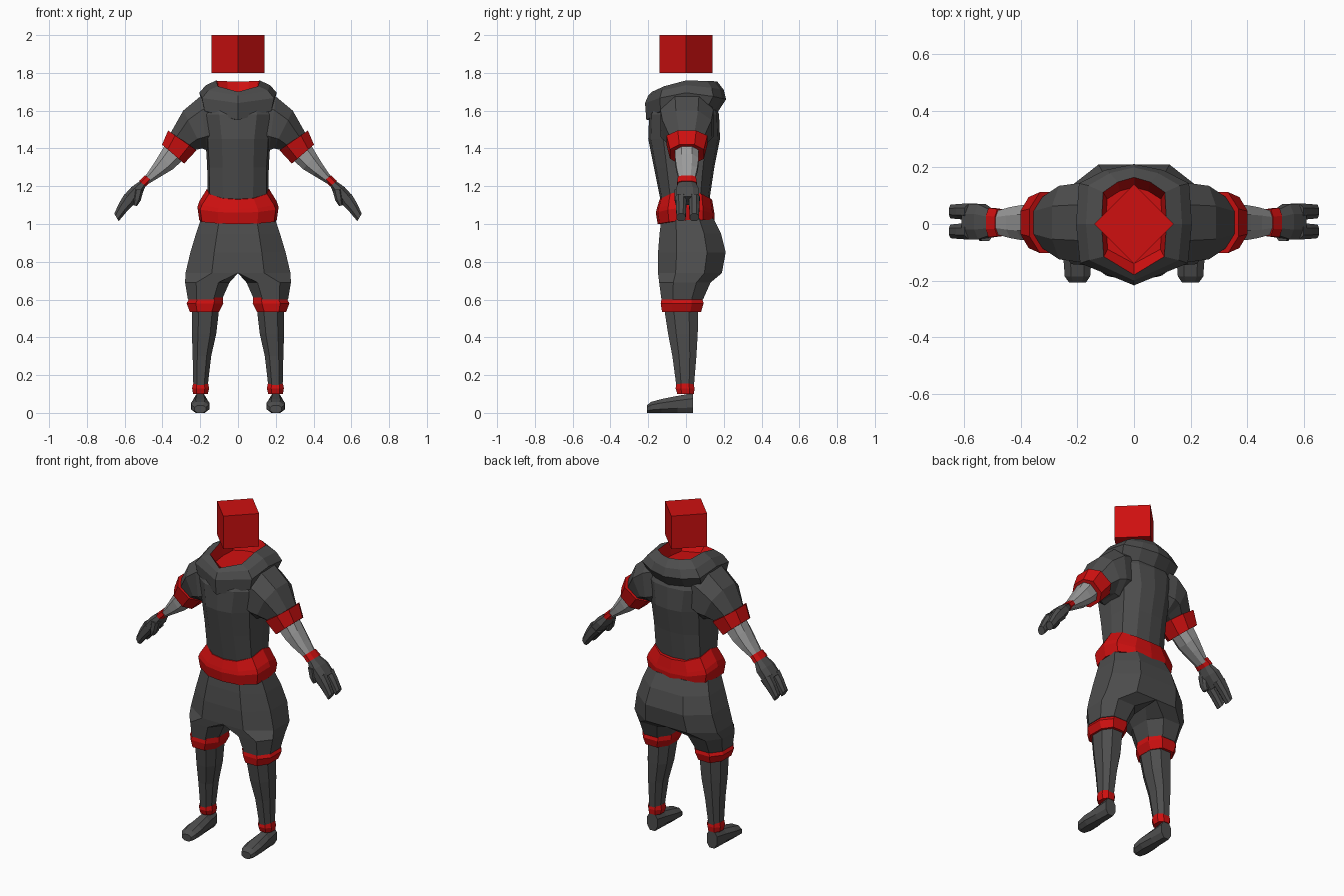
import bpy, bmesh
from mathutils import Vector as V


def colour(name, rgb):
    m = bpy.data.materials.new(name)
    m.diffuse_color = (*rgb, 1)
    return m


RED = colour("red_cloth", (0.62, 0.005, 0.005))
DARK = colour("dark_cloth", (0.075, 0.075, 0.075))
PALE = colour("pale_sleeve", (0.33, 0.33, 0.33))

OCT = [(1, -.45), (1, .45), (.5, 1), (-.5, 1), (-1, .45), (-1, -.45), (-.5, -1), (.5, -1)]
ROUND = [(0, -1), (.5, -.93), (.93, -.6), (1, 0), (.93, .6), (.5, .93), (0, 1)]
KITE = [(0, -1), (.93, -.64), (1, 0), (.95, .68), (.5, .9), (0, 1)]


def loft(name, rings, mat, mirror=False, caps=(True, True)):
    """Skin a stack of equal-sized point rings."""
    bm = bmesh.new()
    rows = [[bm.verts.new(p) for p in r] for r in rings]
    n = len(rows[0])
    for a, b in zip(rows, rows[1:]):
        for i in range(n):
            j = (i + 1) % n
            bm.faces.new((a[i], a[j], b[j], b[i]))
    if caps[0]:
        bm.faces.new(rows[0][::-1])
    if caps[1]:
        bm.faces.new(rows[-1])
    bmesh.ops.recalc_face_normals(bm, faces=bm.faces)
    me = bpy.data.meshes.new(name)
    bm.to_mesh(me)
    bm.free()
    ob = bpy.data.objects.new(name, me)
    bpy.context.collection.objects.link(ob)
    me.materials.append(mat)
    if mirror:
        ob.modifiers.new("mirror", 'MIRROR').use_mirror_merge = False
    return ob


def octa(c, u, v):
    return [V(c) + V(u) * a + V(v) * b for a, b in OCT]


def box(z, x0, x1, y0, y1):
    """Horizontal chamfered ring from its bounds."""
    return octa(((x0 + x1) / 2, (y0 + y1) / 2, z), ((x1 - x0) / 2, 0, 0), (0, (y1 - y0) / 2, 0))


def arm(top, low, ry, yc=0.005):
    """Tilted ring from its upper and lower outline points (x, z)."""
    t, l = V((top[0], yc, top[1])), V((low[0], yc, low[1]))
    return octa((t + l) / 2, (t - l) / 2, (0, ry, 0))


def body(shape, x, y0, y1, zf, zs, zb):
    """Symmetric ring around the body; front, side and back heights."""
    half = []
    for a, b in shape:
        y = -b * y0 if b < 0 else b * y1
        z = zs + abs(b) ** 1.5 * ((zf if b < 0 else zb) - zs)
        half.append((a * x, y, z))
    return half + [(-p[0], p[1], p[2]) for p in half[-2:0:-1]]


# Head: cube turned 45 degrees
bpy.ops.mesh.primitive_cube_add(size=0.2, location=(0, 0, 1.9), rotation=(0, 0, 0.785398))
head = bpy.context.object
head.name = "head"
head.data.materials.append(RED)

# Torso
loft("torso", [body(ROUND, x, f, b, z, z, z) for z, x, f, b in [
    (1.10, .16, -.13, .12), (1.30, .163, -.17, .15), (1.45, .172, -.20, .18),
    (1.58, .20, -.195, .175), (1.66, .175, -.15, .14)]], DARK)

# Hood and its red lining
rim = body(KITE, .115, -.18, .165, 1.70, 1.76, 1.755)
loft("hood", [body(KITE, .17, -.15, .12, 1.55, 1.62, 1.57),
              body(KITE, .19, -.21, .16, 1.55, 1.65, 1.58),
              body(KITE, .205, -.217, .212, 1.64, 1.695, 1.66),
              body(KITE, .17, -.2, .2, 1.68, 1.735, 1.71), rim], DARK, caps=(True, False))
loft("hood_lining", [rim, body(KITE, .10, -.14, .13, 1.67, 1.68, 1.68)], RED, caps=(False, True))

# Belt sash
loft("belt", [body(ROUND, *r) for r in [
    (.19, -.13, .14, 1.0, 1.02, 1.02), (.205, -.15, .15, 1.0, 1.02, 1.02),
    (.215, -.16, .152, 1.06, 1.09, 1.05), (.205, -.155, .148, 1.08, 1.12, 1.07),
    (.165, -.14, .138, 1.13, 1.185, 1.13)]], RED)

# Trousers: half hip rings cut at the centre plane, then a leg
hips = [box(z, -x, x, f, b) for z, x, f, b in [
    (1.03, .195, -.13, .145), (.95, .222, -.14, .185), (.85, .252, -.148, .21), (.74, .278, -.148, .19)]]
hips = [[V((max(p.x, 0), p.y, p.z)) for p in r] for r in hips]
loft("trousers", hips + [box(.69, .045, .28, -.142, .13), box(.60, .085, .265, -.13, .09)], DARK, True)

# Knee bands, shins, ankle bands
loft("knee_band", [box(.61, .08, .255, -.128, .085), box(.58, .078, .272, -.134, .093),
                   box(.535, .10, .255, -.127, .08)], RED, True)
loft("shin", [box(.55, .10, .243, -.115, .065), box(.42, .115, .244, -.095, .062),
              box(.30, .142, .24, -.072, .055), box(.12, .163, .236, -.048, .04)], DARK, True)
loft("ankle_band", [box(.155, .158, .238, -.05, .04), box(.13, .153, .243, -.055, .045),
                    box(.10, .16, .238, -.046, .042)], RED, True)

# Feet, lofted from heel to toe
loft("foot", [octa((.2, y, h / 2), (w, 0, 0), (0, 0, h / 2)) for y, w, h in [
    (.038, .034, .105), (-.045, .04, .09), (-.13, .049, .073), (-.185, .045, .058), (-.207, .03, .04)]],
    DARK, True)

# Sleeves, arm bands, forearms, wrist bands
loft("sleeve", [arm((.13, 1.70), (.13, 1.40), .13), arm((.20, 1.675), (.165, 1.39), .14),
                arm((.29, 1.60), (.19, 1.40), .13), arm((.355, 1.485), (.235, 1.39), .09)], DARK, True)
loft("arm_band", [arm((.35, 1.48), (.235, 1.405), .09), arm((.37, 1.495), (.22, 1.39), .108),
                  arm((.402, 1.42), (.285, 1.32), .09), arm((.385, 1.405), (.30, 1.335), .06)], RED, True)
loft("forearm", [arm((.385, 1.42), (.295, 1.335), .062), arm((.415, 1.37), (.345, 1.29), .062),
                 arm((.452, 1.31), (.395, 1.26), .055), arm((.50, 1.24), (.47, 1.215), .04)], PALE, True)
loft("wrist_band", [arm((.492, 1.258), (.458, 1.23), .048), arm((.524, 1.228), (.488, 1.2), .052)], RED, True)

# Hands: palm, two blocky fingers, thumb
loft("palm", [arm((.518, 1.228), (.488, 1.202), .045), arm((.565, 1.195), (.51, 1.155), .062, .008),
              arm((.61, 1.145), (.56, 1.10), .062, .008)], DARK, True)
for label, yc in (("front", -.026), ("back", .044)):
    loft(label + "_finger", [arm((.60, 1.16), (.54, 1.115), .029, yc), arm((.63, 1.11), (.585, 1.07), .027, yc),
                             arm((.655, 1.055), (.632, 1.015), .024, yc)], DARK, True)
loft("thumb", [arm((.55, 1.185), (.50, 1.18), .03, -.03), arm((.555, 1.135), (.515, 1.125), .026, -.035),
               arm((.555, 1.10), (.535, 1.095), .018, -.035)], DARK, True)
